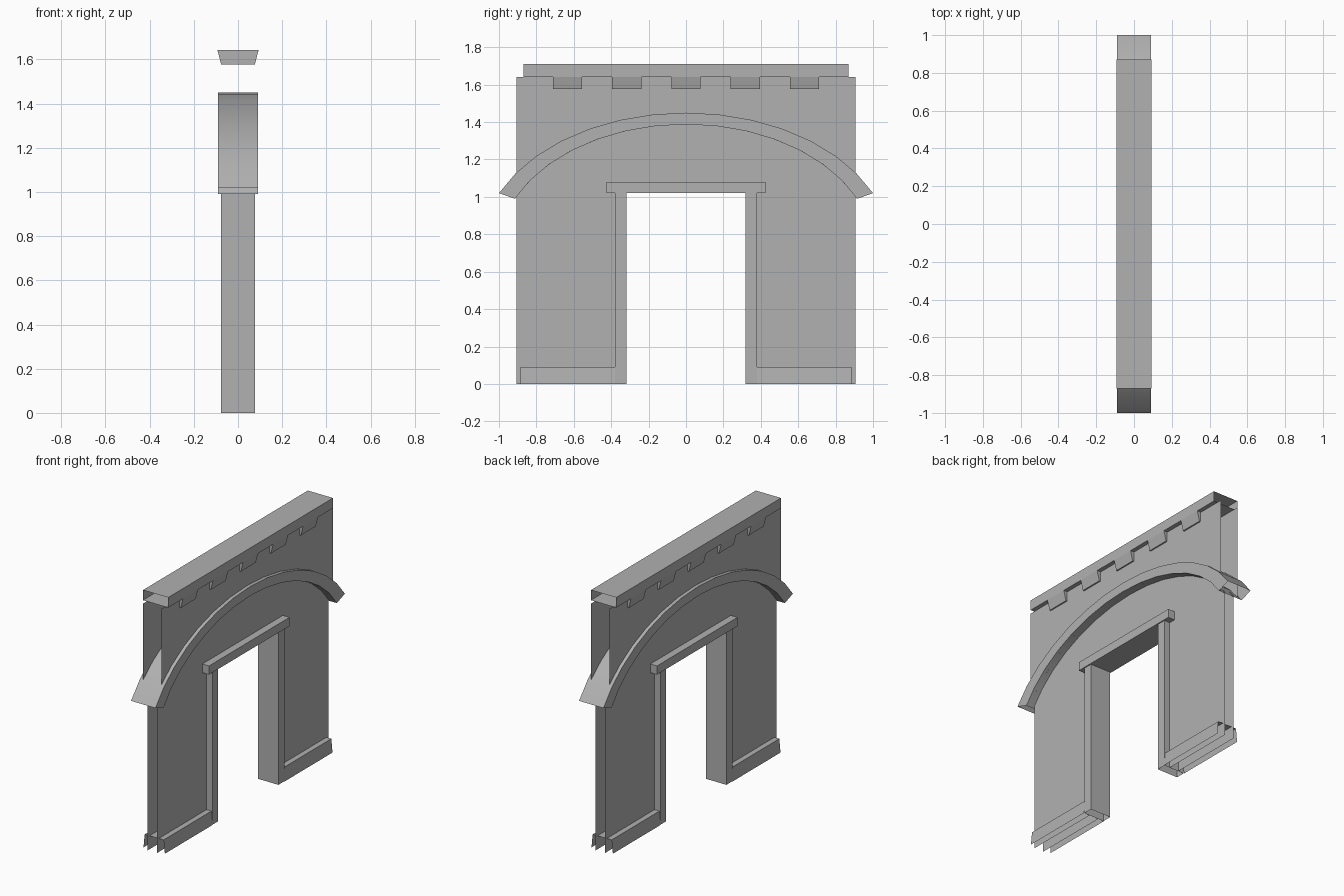
import bpy, math

if "Cube" in bpy.data.objects:
    bpy.data.objects.remove(bpy.data.objects["Cube"])

# One mid-grey stone material for every part
stone = bpy.data.materials.new("stone")
stone.diffuse_color = (0.44, 0.44, 0.44, 1)
stone.use_nodes = True
stone.node_tree.nodes["Principled BSDF"].inputs["Base Color"].default_value = stone.diffuse_color


def make(name, verts, faces, smooth=False):
    me = bpy.data.meshes.new(name)
    me.from_pydata(verts, [], faces)
    me.update()
    me.materials.append(stone)
    ob = bpy.data.objects.new(name, me)
    bpy.context.collection.objects.link(ob)
    if smooth:
        bpy.ops.object.select_all(action='DESELECT')
        ob.select_set(True)
        bpy.context.view_layer.objects.active = ob
        bpy.ops.object.shade_smooth_by_angle(angle=math.radians(30))
    return ob


def mirror(ob, x=False, y=False):
    m = ob.modifiers.new("mirror", 'MIRROR')
    m.use_axis = (x, y, False)
    m.use_mirror_merge = False


def curve_z(y, half, spring, apex):
    # elliptical arc, slightly wider than the part of it that is used
    e = 1.10
    k = (apex - spring) / (1 - math.sqrt(1 - 1 / e ** 2))
    return apex - k * (1 - math.sqrt(1 - (y / half / e) ** 2))


def inner(y):
    return curve_z(y, 0.915, 0.99, 1.388)


N = 14
A = math.asin(1 / 1.10)
T = [1.10 * math.sin(A * (-1 + 2 * i / N)) for i in range(N + 1)]
T[0], T[-1] = -1, 1
W, JAMB, DOOR, DOOR_TOP = 0.905, 0.38, 0.318, 1.022

# Thin wall sheets: recessed below the arch, thicker above it
arc = [t * W for t in T]
low = [(0.034, y, inner(y)) for y in arc]
low += [(0.034, y, z) for y, z in ((W, 0), (JAMB, 0), (JAMB, DOOR_TOP),
                                   (-JAMB, DOOR_TOP), (-JAMB, 0), (-W, 0))]
mirror(make("lower_wall", low, [tuple(reversed(range(len(low))))]), x=True)
up = [(0.067, y, inner(y)) for y in arc] + [(0.067, W, 1.64), (0.067, -W, 1.64)]
mirror(make("upper_wall", up, [tuple(range(len(up)))]), x=True)

# Arched hood passing through the wall, open at its two feet
verts, faces = [], []
for t in T:
    yi = t * 0.915
    zo, zi = curve_z(t, 1.0, 1.02, 1.45), inner(yi)
    verts += [(-0.09, t, zo), (0.09, t, zo), (0.09, yi, zi), (-0.09, yi, zi)]
for i in range(N):
    for k in range(4):
        a, b = 4 * i + k, 4 * i + (k + 1) % 4
        faces.append((a, b, b + 4, a + 4))
make("arch_hood", verts, faces, smooth=True)

# Door jambs: upright posts, open underneath
path = [(0.076, JAMB), (0.076, DOOR), (-0.076, DOOR), (-0.076, JAMB)]
v = [(x, y, z) for z in (0, DOOR_TOP) for x, y in path]
mirror(make("door_jamb", v, [((i + 1) % 4, i, i + 4, (i + 1) % 4 + 4) for i in range(4)]), y=True)

# Lintel
v = [(x, y, z) for z in (DOOR_TOP, 1.08) for x, y in
     ((-0.083, -0.425), (0.083, -0.425), (0.083, 0.425), (-0.083, 0.425))]
make("lintel", v, [(3, 2, 1, 0), (4, 5, 6, 7)] +
     [(i, (i + 1) % 4, (i + 1) % 4 + 4, i + 4) for i in range(4)])

# Plinth skirting, open at the outer ends and underneath
prof = [(0.079, 0), (0.070, 0.09), (-0.070, 0.09), (-0.079, 0)]
v = [(x, y, z) for y in (JAMB, 0.885) for x, z in prof]
mirror(make("plinth", v, [(i, i + 4, i + 5, i + 1) for i in range(3)]), y=True)

# Cornice: open-ended channel with hanging tapered teeth
H, X, XB, Z0, Z1, ZT = 0.87, 0.093, 0.076, 1.642, 1.71, 1.576
v = [(x, y, z) for y in (-H, H) for x, z in ((-X, Z0), (-X, Z1), (X, Z1), (X, Z0))]
make("cornice_cap", v, [(0, 4, 5, 1), (1, 5, 6, 2), (2, 6, 7, 3)])
v, f = [], []


def quad(pts):
    f.append(tuple(range(len(v), len(v) + 4)))
    v.extend(pts)


edge = -H
for i in range(5):
    c = (i - 2) * 0.317
    a, b = c - 0.078, c + 0.078
    quad([(-X, edge, Z0), (-X, a, Z0), (X, a, Z0), (X, edge, Z0)])
    quad([(-XB, a, ZT), (-XB, b, ZT), (XB, b, ZT), (XB, a, ZT)])
    quad([(-X, a, Z0), (-XB, a, ZT), (XB, a, ZT), (X, a, Z0)])
    quad([(X, b, Z0), (XB, b, ZT), (-XB, b, ZT), (-X, b, Z0)])
    quad([(XB, a, ZT), (XB, b, ZT), (X, b, Z0), (X, a, Z0)])
    quad([(-XB, b, ZT), (-XB, a, ZT), (-X, a, Z0), (-X, b, Z0)])
    edge = b
quad([(-X, edge, Z0), (-X, H, Z0), (X, H, Z0), (X, edge, Z0)])
make("cornice_teeth", v, f)
